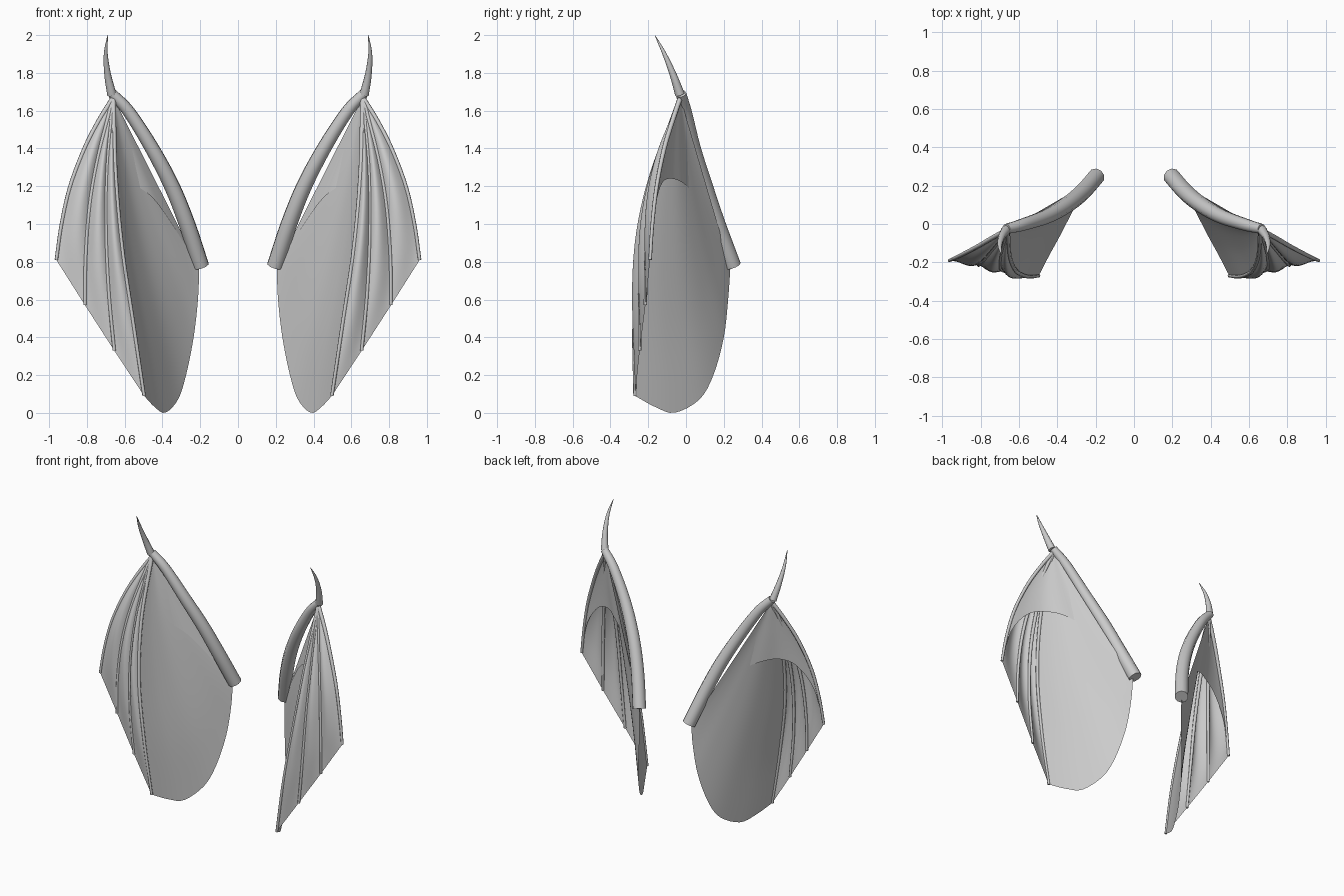
import bpy, bmesh, math
from mathutils import Vector

cube = bpy.data.objects.get("Cube")
if cube:
    bpy.data.objects.remove(cube)

grey = bpy.data.materials.new("membrane grey")
grey.use_nodes = True
grey.diffuse_color = (0.6, 0.6, 0.6, 1)
grey.node_tree.nodes["Principled BSDF"].inputs["Base Color"].default_value = (0.6, 0.6, 0.6, 1)


def spline(points, steps=8):
    """Smooth path through the given points."""
    p = [Vector(q) for q in points]
    p = [2 * p[0] - p[1]] + p + [2 * p[-1] - p[-2]]
    path = []
    for a, b, c, d in zip(p, p[1:], p[2:], p[3:]):
        for i in range(steps):
            t = i / steps
            path.append(0.5 * (2 * b + (c - a) * t + (2 * a - 5 * b + 4 * c - d) * t * t
                               + (3 * b - a - 3 * c + d) * t ** 3))
    return path + [p[-2]]


def resample(path, count):
    """Samples evenly spaced in length along a path."""
    lengths = [0]
    for a, b in zip(path, path[1:]):
        lengths.append(lengths[-1] + (b - a).length)
    out, k = [], 0
    for i in range(count):
        goal = lengths[-1] * i / (count - 1)
        while k < len(path) - 2 and lengths[k + 1] < goal:
            k += 1
        out.append(path[k].lerp(path[k + 1], (goal - lengths[k]) / (lengths[k + 1] - lengths[k])))
    return out


def finish(name, bm, side):
    for v in bm.verts:
        v.co.x *= side
    bmesh.ops.remove_doubles(bm, verts=bm.verts, dist=0.0005)
    bmesh.ops.recalc_face_normals(bm, faces=bm.faces)
    mesh = bpy.data.meshes.new(name)
    bm.to_mesh(mesh)
    bm.free()
    mesh.materials.append(grey)
    obj = bpy.data.objects.new(("left_" if side > 0 else "right_") + name, mesh)
    bpy.context.collection.objects.link(obj)
    bpy.ops.object.select_all(action="DESELECT")
    obj.select_set(True)
    bpy.context.view_layer.objects.active = obj
    bpy.ops.object.shade_smooth_by_angle(angle=math.radians(50))


def skin(bm, rows, closed=False):
    """Quads between successive rows of points."""
    grid = [[bm.verts.new(p) for p in row] for row in rows]
    for a, b in zip(grid, grid[1:]):
        for i in range(len(a) if closed else len(a) - 1):
            j = (i + 1) % len(a)
            bm.faces.new((a[i], a[j], b[j], b[i]))
    return grid


def tube(name, path, radius, side, sides=10):
    bm = bmesh.new()
    rings = []
    for i, p in enumerate(path):
        tangent = (path[min(i + 1, len(path) - 1)] - path[max(i - 1, 0)]).normalized()
        u = tangent.cross(Vector((1, 0, 0))).normalized()
        v = tangent.cross(u)
        r = radius(i / (len(path) - 1))
        rings.append([p + r * (u * math.cos(a) + v * math.sin(a))
                      for a in (math.tau * k / sides for k in range(sides))])
    grid = skin(bm, rings, closed=True)
    bm.faces.new(grid[0])
    bm.faces.new(grid[-1])
    finish(name, bm, side)


def sheet(name, columns, side):
    bm = bmesh.new()
    skin(bm, columns)
    finish(name, bm, side)


def fan(rim, ray, fade):
    """Rays from the wrist to a rim; the curve of one ray fades out along the rim."""
    n = len(ray)
    columns = []
    for j, end in enumerate(rim):
        w = fade(j / (len(rim) - 1))
        columns.append([wrist.lerp(end, i / (n - 1))
                        + w * (ray[i] - ray[0].lerp(ray[-1], i / (n - 1))) for i in range(n)])
    return columns


N = 25
wrist = Vector((0.66, -0.03, 1.67))
arm_path = spline([(0.197, 0.247, 0.778), (0.27, 0.165, 1.0), (0.35, 0.1, 1.2),
                   (0.455, 0.04, 1.4), (0.575, -0.002, 1.59), (0.665, -0.026, 1.69)])
claw_path = spline([(0.668, -0.032, 1.685), (0.69, -0.068, 1.79),
                    (0.7, -0.114, 1.9), (0.69, -0.165, 2.0)])

# Fingers from the outer to the inner one
fingers = [resample(spline([wrist] + pts), N) for pts in (
    [(0.735, -0.07, 1.55), (0.812, -0.115, 1.4), (0.888, -0.155, 1.2),
     (0.934, -0.178, 1.0), (0.962, -0.19, 0.81)],
    [(0.74, -0.13, 1.36), (0.785, -0.185, 1.1), (0.806, -0.21, 0.83), (0.81, -0.215, 0.57)],
    [(0.692, -0.145, 1.32), (0.698, -0.215, 1.0), (0.685, -0.242, 0.66), (0.655, -0.245, 0.33)],
    [(0.65, -0.165, 1.28), (0.615, -0.245, 0.88), (0.555, -0.274, 0.48), (0.497, -0.27, 0.09)],
)]

# Free edges of the wide inner membrane and of the rear web
inner_rim = spline([(0.205, 0.235, 0.77), (0.212, 0.223, 0.6), (0.235, 0.2, 0.4),
                    (0.275, 0.145, 0.2), (0.318, 0.07, 0.07), (0.385, -0.06, 0.001),
                    (0.44, -0.16, 0.03), (0.497, -0.27, 0.09)], 4)
web_rim = spline([(0.962, -0.19, 0.81), (0.9, -0.168, 1.05), (0.79, -0.135, 1.2),
                  (0.68, -0.09, 1.24), (0.58, -0.02, 1.22), (0.47, 0.042, 1.155),
                  (0.37, 0.115, 1.03), (0.205, 0.235, 0.77)], 4)

for side in (1, -1):
    tube("arm", arm_path, lambda t: 0.045 - 0.018 * t * t, side)
    tube("claw", claw_path, lambda t: 0.025 * (1 - t) ** 0.8 + 0.0005, side)
    for k, finger in enumerate(fingers):
        tube("finger_%d" % (k + 1), finger, lambda t: 0.013 - 0.004 * t, side, 8)

    # Pleated membranes bow forward between neighbouring fingers, flat at the free edge
    for k, (a, b) in enumerate(zip(fingers, fingers[1:])):
        columns = []
        for j in range(11):
            s = j / 10
            bow = Vector((0, -0.036 * math.sin(math.pi * s), 0))
            columns.append([p.lerp(q, s) + bow * math.sin(math.pi * i / (N - 1))
                            for i, (p, q) in enumerate(zip(a, b))])
        sheet("pleat_%d" % (k + 1), columns, side)

    sheet("inner_membrane", fan(inner_rim, fingers[3], lambda s: s ** 0.65), side)
    sheet("rear_web", fan(web_rim, fingers[0], lambda s: (1 - s) ** 2), side)
